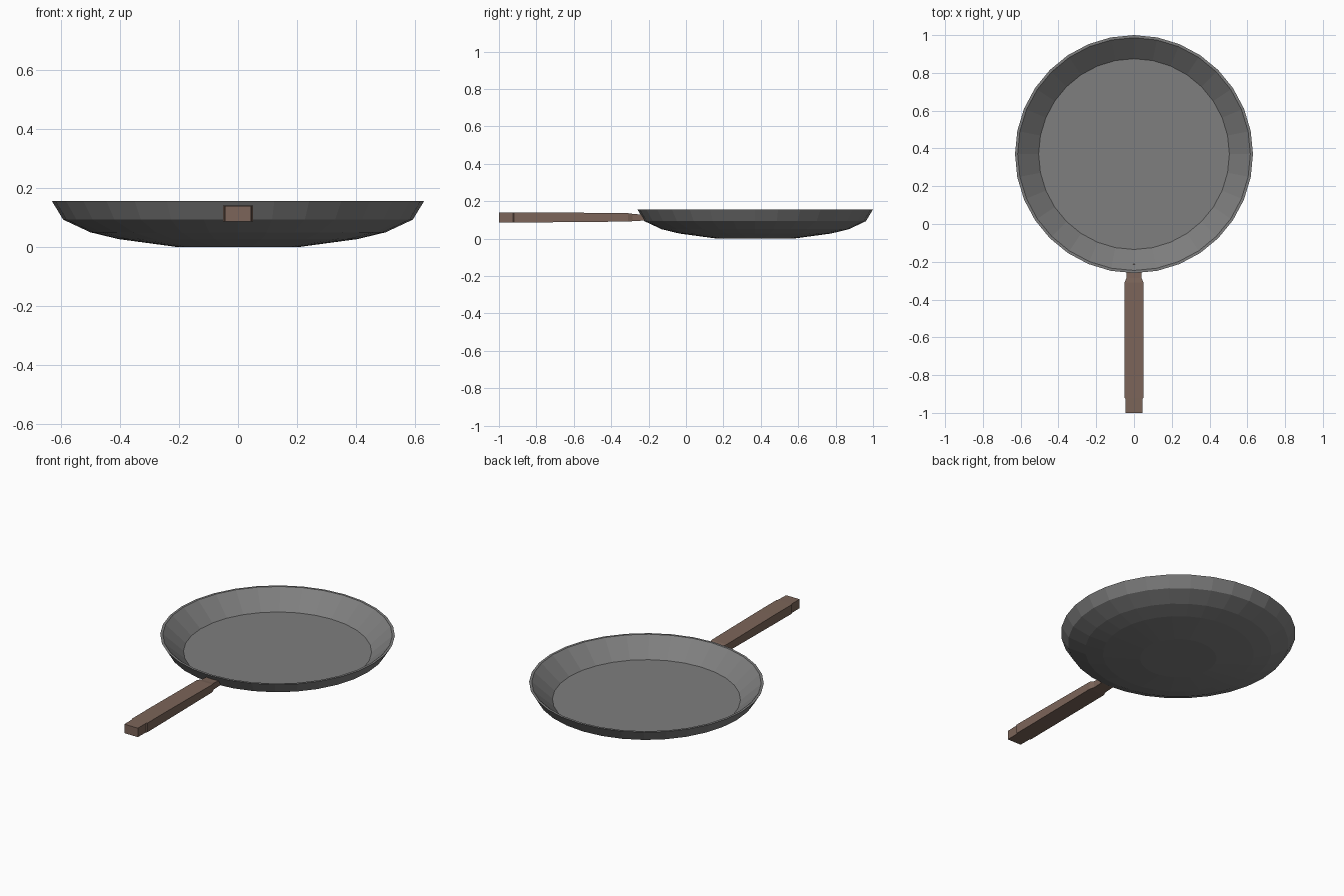
import bpy, bmesh, math

if "Cube" in bpy.data.objects:
    bpy.data.objects.remove(bpy.data.objects["Cube"])

def material(name, rgb):
    m = bpy.data.materials.new(name)
    m.diffuse_color = (*rgb, 1)
    m.use_nodes = True
    m.node_tree.nodes["Principled BSDF"].inputs["Base Color"].default_value = m.diffuse_color
    return m

def loft(name, rings, mat):
    """Skin a list of equal-length rings and cap both ends."""
    bm = bmesh.new()
    loops = [[bm.verts.new(p) for p in r] for r in rings]
    n = len(loops[0])
    for a, b in zip(loops, loops[1:]):
        for i in range(n):
            j = (i + 1) % n
            bm.faces.new((a[i], a[j], b[j], b[i]))
    bm.faces.new(loops[0])
    bm.faces.new(loops[-1])
    bmesh.ops.recalc_face_normals(bm, faces=bm.faces)
    me = bpy.data.meshes.new(name)
    bm.to_mesh(me)
    bm.free()
    me.materials.append(mat)
    ob = bpy.data.objects.new(name, me)
    bpy.context.collection.objects.link(ob)
    return ob

iron = material("iron_grey", (0.21, 0.21, 0.21))
wood = material("brown_wood", (0.20, 0.13, 0.10))

# Pan: outer bowl from the base up, over the rim, down to the cooking floor
SIDES, CY = 32, 0.37
profile = [(0.205, 0.0), (0.405, 0.027), (0.50, 0.05), (0.592, 0.093),
           (0.63, 0.156), (0.616, 0.156), (0.505, 0.057)]
angles = [2 * math.pi * i / SIDES for i in range(SIDES)]
loft("pan", [[(r * math.cos(a), CY + r * math.sin(a), z) for a in angles]
             for r, z in profile], iron)

# Handle: rectangular sections (y, half width, bottom, top) from the tip to the neck
sections = [(-1.0, 0.044, 0.086, 0.139), (-0.925, 0.045, 0.086, 0.14),
            (-0.92, 0.05, 0.086, 0.14), (-0.75, 0.05, 0.087, 0.14),
            (-0.31, 0.05, 0.091, 0.136), (-0.285, 0.04, 0.093, 0.132),
            (-0.213, 0.04, 0.097, 0.127)]
loft("handle", [[(-w, y, b), (w, y, b), (w, y, t), (-w, y, t)]
                for y, w, b, t in sections], wood)
